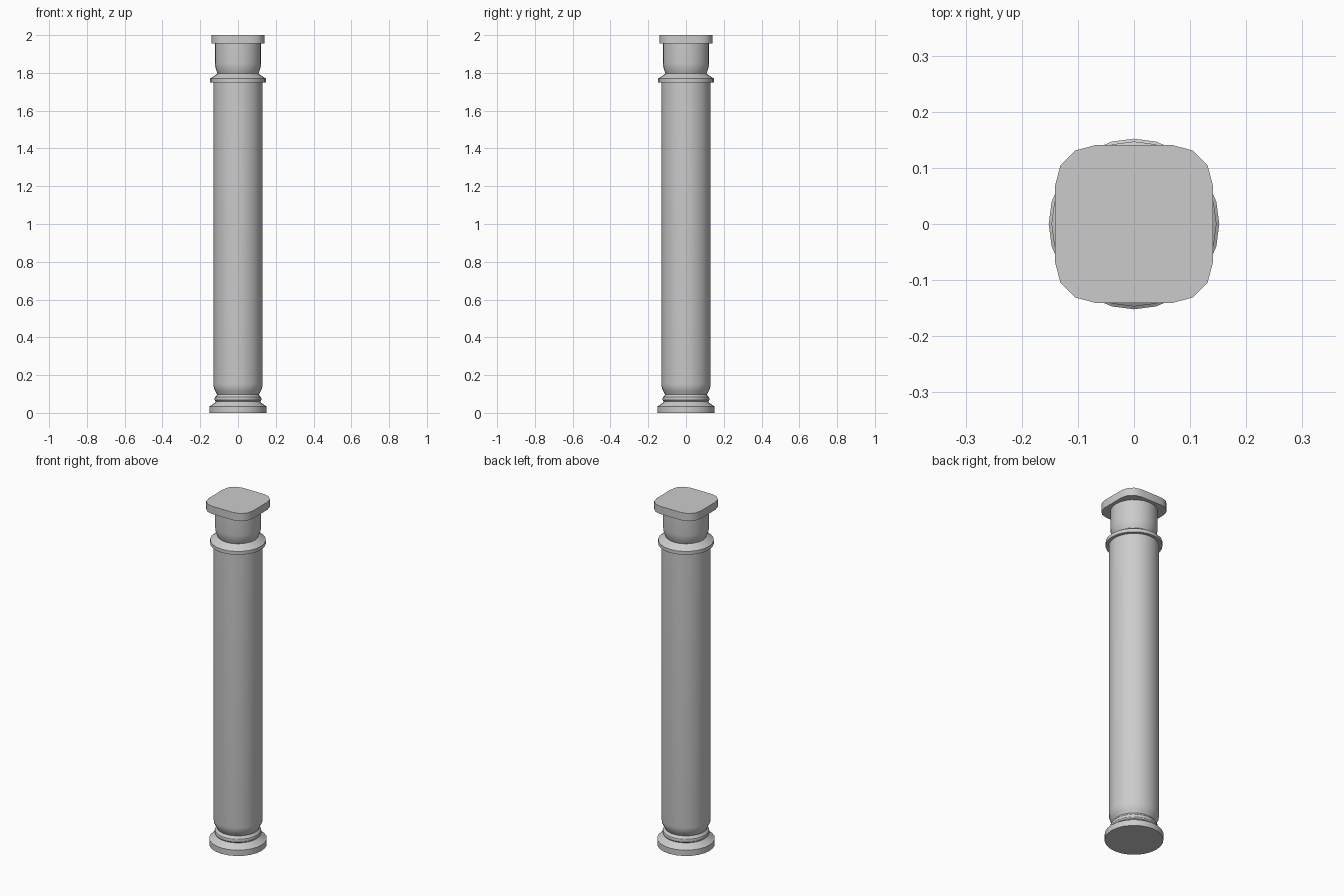
import bpy, bmesh
from math import sin, cos, tau

if "Cube" in bpy.data.objects:
    bpy.data.objects.remove(bpy.data.objects["Cube"])

SIDES = 24


def loft(name, rings):
    """Skin a stack of closed rings of points and cap both ends."""
    bm = bmesh.new()
    loops = [[bm.verts.new(p) for p in ring] for ring in rings]
    n = len(loops[0])
    for a, b in zip(loops, loops[1:]):
        for i in range(n):
            j = (i + 1) % n
            bm.faces.new((a[i], a[j], b[j], b[i]))
    bm.faces.new(loops[0][::-1])
    bm.faces.new(loops[-1])
    mesh = bpy.data.meshes.new(name)
    bm.to_mesh(mesh)
    bm.free()
    obj = bpy.data.objects.new(name, mesh)
    bpy.context.collection.objects.link(obj)
    bpy.ops.object.select_all(action='DESELECT')
    obj.select_set(True)
    bpy.context.view_layer.objects.active = obj
    bpy.ops.object.shade_smooth_by_angle(angle=0.55)
    return obj


def lathe(name, profile):
    return loft(name, [[(r * cos(tau * i / SIDES), r * sin(tau * i / SIDES), z)
                        for i in range(SIDES)] for r, z in profile])


# One turned body: foot, torus, shaft, collar ring and bell
lathe("column_shaft", [
    (0.152, 0), (0.152, 0.034), (0.122, 0.054),
    (0.117, 0.060), (0.123, 0.067), (0.124, 0.075), (0.122, 0.084), (0.115, 0.090),
    (0.111, 0.098), (0.120, 0.115), (0.128, 0.132), (0.130, 0.152),
    (0.130, 1.750),
    (0.147, 1.750), (0.147, 1.770), (0.108, 1.796),
    (0.113, 1.808), (0.120, 1.830), (0.122, 1.850), (0.122, 1.957)])

# Square top slab with rounded corners: one corner turned four times
corner = [(0.141, 0.067), (0.131, 0.105), (0.105, 0.131), (0.067, 0.141)]
outline = []
for k in range(4):
    outline += corner
    corner = [(-y, x) for x, y in corner]
loft("top_slab", [[(x, y, z) for x, y in outline] for z in (1.955, 2.0)])
